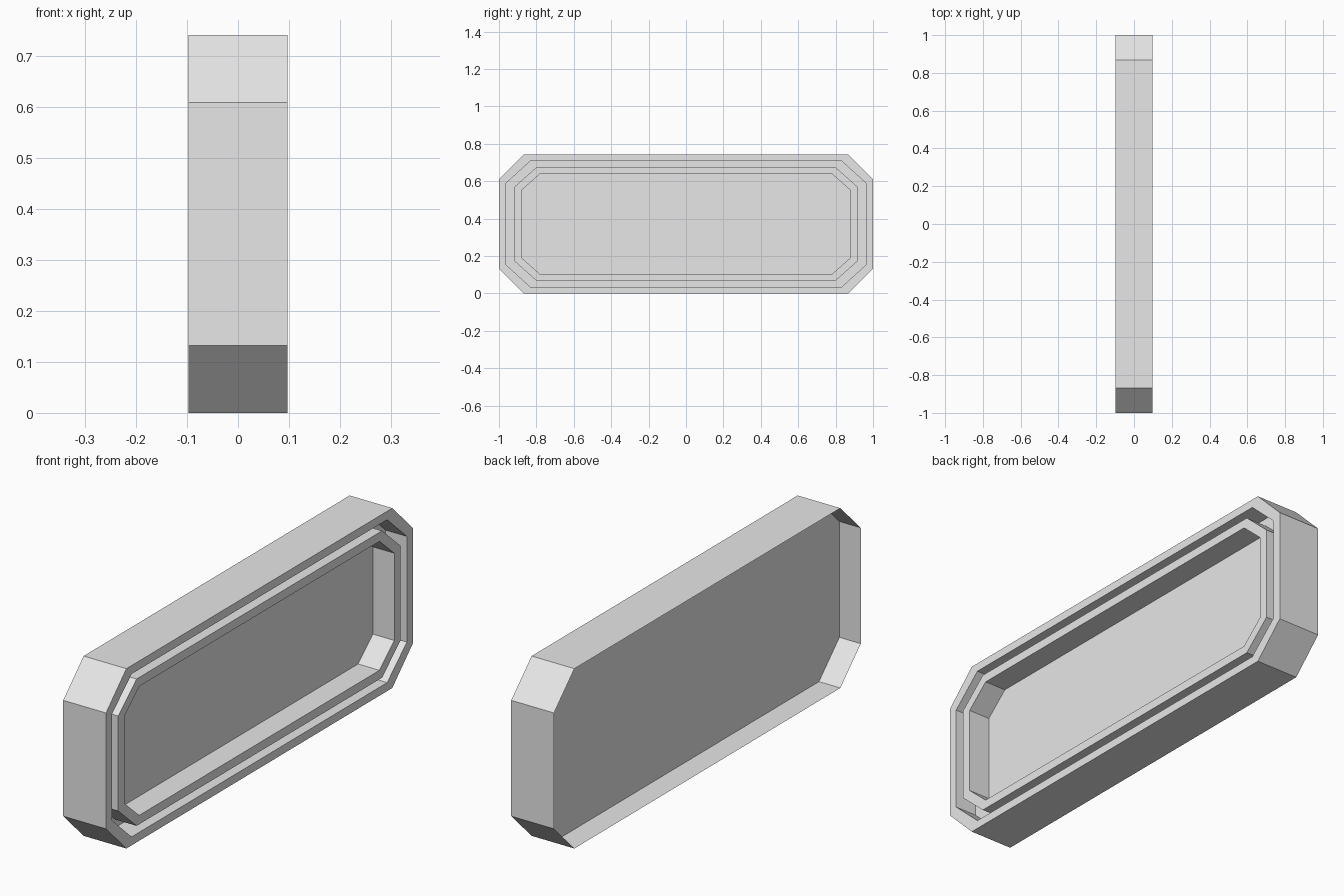
import bpy
import bmesh

cube = bpy.data.objects.get("Cube")
if cube:
    bpy.data.objects.remove(cube, do_unlink=True)

grey = bpy.data.materials.new("light grey")
grey.use_nodes = True
colour = (0.8, 0.8, 0.8, 1)
grey.diffuse_color = colour
grey.node_tree.nodes["Principled BSDF"].inputs["Base Color"].default_value = colour

FRONT, FLOOR, BACK = 0.0975, 0.0, -0.0975
MID_Z = 0.371

# Octagon outlines: half length, half height, corner cut along y and z
OUTER = (1.0, 0.371, 0.133, 0.132)
OUTER_LIP = (0.962, 0.336, 0.129, 0.118)
INNER = (0.92, 0.303, 0.12, 0.107)
INNER_LIP = (0.88, 0.266, 0.097, 0.086)


def loop(bm, outline, x):
    """Ring of eight vertices for a rectangle with cut corners."""
    w, h, cy, cz = outline
    quarter = [(w, h - cz), (w - cy, h)]
    half = quarter + [(-y, z) for y, z in reversed(quarter)]
    points = half + [(-y, -z) for y, z in half]
    return [bm.verts.new((x, y, z + MID_Z)) for y, z in points]


def build(name, sections, cap=False):
    """Skin a run of outlines, optionally closed by a flat panel."""
    bm = bmesh.new()
    loops = [loop(bm, outline, x) for outline, x in sections]
    for a, b in zip(loops, loops[1:]):
        for i in range(len(a)):
            j = (i + 1) % len(a)
            bm.faces.new((a[i], a[j], b[j], b[i]))
    if cap:
        bm.faces.new(loops[-1])
    mesh = bpy.data.meshes.new(name)
    bm.to_mesh(mesh)
    bm.free()
    mesh.materials.append(grey)
    obj = bpy.data.objects.new(name, mesh)
    bpy.context.collection.objects.link(obj)
    return obj


# Outer frame: thin skirt at the back, solid lip at the front
build("outer_frame", [(OUTER, BACK), (OUTER, FLOOR), (OUTER, FRONT),
                      (OUTER_LIP, FRONT), (OUTER_LIP, FLOOR)])

# Raised inner frame, separated from the outer one by a groove
build("inner_frame", [(INNER, FLOOR), (INNER, FRONT),
                      (INNER_LIP, FRONT), (INNER_LIP, FLOOR)])

# Flat panel across the middle
build("centre_panel", [(OUTER, FLOOR)], cap=True)
